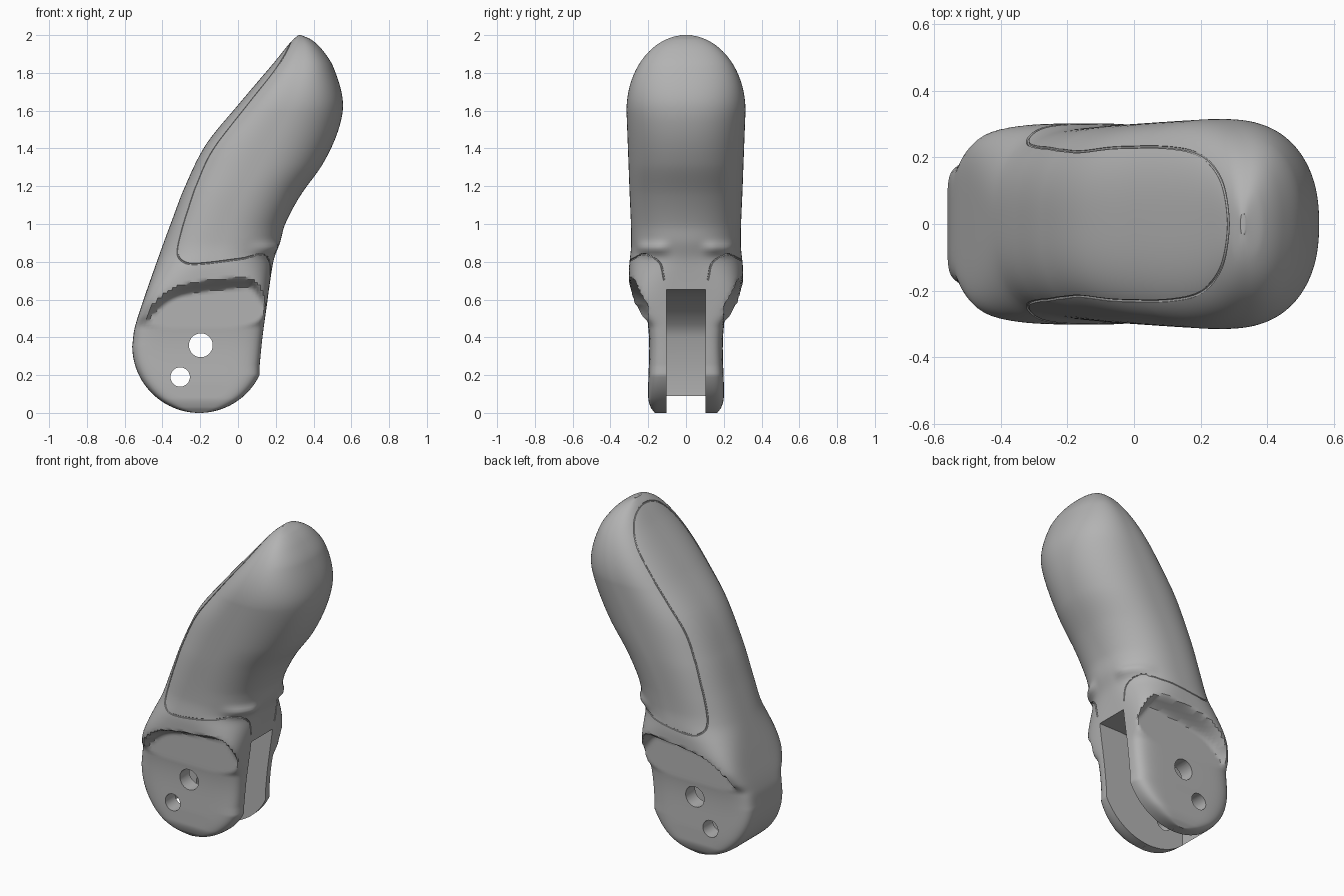
import bpy, bmesh, math
from mathutils import Vector
from mathutils.bvhtree import BVHTree

cube = bpy.data.objects.get("Cube")
if cube:
    bpy.data.objects.remove(cube, do_unlink=True)

grey = bpy.data.materials.new("mid grey")
grey.use_nodes = True
colour = (0.45, 0.45, 0.45, 1)
grey.diffuse_color = colour
grey.node_tree.nodes["Principled BSDF"].inputs["Base Color"].default_value = colour


def curve_at(pts, t):
    """Smooth interpolation through (t, value) pairs."""
    if t <= pts[0][0]:
        return pts[0][1]
    if t >= pts[-1][0]:
        return pts[-1][1]
    slope = lambda a, b: (pts[b][1] - pts[a][1]) / (pts[b][0] - pts[a][0])
    last = len(pts) - 1
    i = next(k for k in range(last) if pts[k + 1][0] >= t)
    m0, m1 = slope(max(i - 1, 0), i + 1), slope(i, min(i + 2, last))
    h = pts[i + 1][0] - pts[i][0]
    u = (t - pts[i][0]) / h
    return ((1 + 2 * u) * (1 - u) ** 2 * pts[i][1] + u * (1 - u) ** 2 * h * m0
            + u * u * (3 - 2 * u) * pts[i + 1][1] + u * u * (u - 1) * h * m1)


def step(a, b, t):
    u = min(max((t - a) / (b - a), 0), 1)
    return u * u * (3 - 2 * u)


# Side outline (height, x), above the round pivot end
PIVOT, RADIUS = Vector((-0.205, 0, 0.355)), 0.355
BACK = [(0.355, -0.56), (0.45, -0.547), (0.6, -0.5), (0.85, -0.412), (1.0, -0.357), (1.2, -0.28),
        (1.42, -0.17), (1.63, 0.0), (1.86, 0.195), (1.97, 0.285), (2.0, 0.32)]
BELLY = [(0.25, 0.115), (0.4, 0.13), (0.6, 0.157), (0.75, 0.178), (0.82, 0.192), (0.9, 0.222),
         (1.0, 0.25), (1.15, 0.33), (1.32, 0.45), (1.5, 0.532), (1.65, 0.555), (1.83, 0.505),
         (1.92, 0.448), (1.975, 0.39), (2.0, 0.335)]
WIDTH = [(0.0, 0.165), (0.03, 0.187), (0.08, 0.2), (0.45, 0.2), (0.52, 0.25), (0.6, 0.29),
         (0.75, 0.302), (0.9, 0.29), (1.2, 0.3), (1.6, 0.315)]
# Lower border of the cuff (x, height)
CUFF = [(-0.5, 0.51), (-0.45, 0.57), (-0.38, 0.63), (-0.3, 0.665), (-0.15, 0.69),
        (0.08, 0.71), (0.2, 0.72)]


def ring(z, count):
    """Cross-section of the finger at one height."""
    arc = math.sqrt(max(RADIUS ** 2 - (z - PIVOT.z) ** 2, 0.0004))
    left = PIVOT.x - arc if z < PIVOT.z else curve_at(BACK, z)
    right = curve_at(BELLY, z)
    if z < PIVOT.z:
        right = min(right, PIVOT.x + arc)
    width = curve_at(WIDTH, z)
    if z > 1.6:
        width = 0.315 * math.sqrt(max(1 - ((z - 1.6) / 0.4) ** 2, 0.01))
    upper = step(0.45, 0.85, z)
    for k in range(count):
        a = 2 * math.pi * k / count
        c, s = math.cos(a), math.sin(a)
        n = 7 - upper * (4.7 if c > 0 else 4.2)
        r = (abs(c) ** n + abs(s) ** n) ** (-1 / n)
        x = (left + right) / 2 + c * r * (right - left) / 2
        y = s * r * width
        # Step inwards from the cuff to the flat hinge cheeks
        border = curve_at(CUFF, x)
        drop = 0.05 + 0.13 * step(0.06, 0.16, x)
        limit = 0.2 + 0.12 * step(border - drop, border + 0.03, z)
        y = math.copysign(min(abs(y), limit), y)
        # Raised ridge over each cheek
        bump = 0.024 * math.exp(-((z - 0.87) / 0.03) ** 2) * step(0.04, 0.15, x) * step(0.06, 0.15, abs(y))
        yield Vector((x + bump * max(c, 0), y + bump * s * 0.6, z))


# Finger body lofted from the cross-sections
ROWS, COLS = 210, 128
bm = bmesh.new()
rows = [[bm.verts.new(p) for p in ring(1 - math.cos(math.pi * i / ROWS), COLS)] for i in range(ROWS + 1)]
for low, high in zip(rows, rows[1:]):
    for k in range(COLS):
        j = (k + 1) % COLS
        bm.faces.new((low[k], low[j], high[j], high[k]))
bm.faces.new(rows[0][::-1])
bm.faces.new(rows[-1])
bmesh.ops.recalc_face_normals(bm, faces=bm.faces)
surface = BVHTree.FromBMesh(bm)


def add_object(name, mesh):
    ob = bpy.data.objects.new(name, mesh)
    bpy.context.collection.objects.link(ob)
    return ob


def add_prism(name, outline, half):
    """Extrude an (x, z) outline along y."""
    b = bmesh.new()
    face = b.faces.new([b.verts.new((x, -half, z)) for x, z in outline])
    new = bmesh.ops.extrude_face_region(b, geom=[face])["geom"]
    bmesh.ops.translate(b, vec=(0, 2 * half, 0), verts=[v for v in new if isinstance(v, bmesh.types.BMVert)])
    bmesh.ops.recalc_face_normals(b, faces=b.faces)
    mesh = bpy.data.meshes.new(name)
    b.to_mesh(mesh)
    b.free()
    return add_object(name, mesh)


def circle(x, z, r):
    return [(x + r * math.cos(math.pi * k / 24), z + r * math.sin(math.pi * k / 24)) for k in range(48)]


mesh = bpy.data.meshes.new("finger_body")
bm.to_mesh(mesh)
bm.free()
body = add_object("finger_body", mesh)
mesh.materials.append(grey)

# Hinge slot and pin holes
slot = [(-0.44, -0.1), (-0.44, 0.4), (-0.4, 0.47), (-0.3, 0.56), (-0.2, 0.615), (-0.08, 0.645),
        (0.02, 0.652), (0.5, 0.652), (0.5, -0.1)]
cutters = [add_prism("slot_cutter", slot, 0.103),
           add_prism("pin_hole_cutter", circle(-0.197, 0.358, 0.063), 0.5),
           add_prism("small_hole_cutter", circle(-0.306, 0.19, 0.051), 0.5)]

# Seam groove between the back shell and the soft front
half_path = [(0.292, 0, 1.96), (0.27, 0.12, 1.925), (0.2, 0.205, 1.83), (0.1, 0.235, 1.71),
             (-0.05, 0.24, 1.53), (-0.19, 0.24, 1.35), (-0.27, 0.24, 1.1), (-0.32, 0.245, 0.88),
             (-0.29, 0.27, 0.8), (-0.2, 0.3, 0.79), (0, 0.3, 0.815), (0.1, 0.27, 0.83),
             (0.16, 0.2, 0.825), (0.18, 0.14, 0.79), (0.175, 0.115, 0.7)]
path = [Vector((x, -y, z)) for x, y, z in half_path[:0:-1]] + [Vector(p) for p in half_path]
axes = [[(i, p[a]) for i, p in enumerate(path)] for a in range(3)]
SUB = 8
samples = [surface.find_nearest(Vector([curve_at(a, i / SUB) for a in axes]))[0]
           for i in range((len(path) - 1) * SUB + 1)]
line = bpy.data.curves.new("seam_path", "CURVE")
line.dimensions = "3D"
line.bevel_depth = 0.005
line.bevel_resolution = 1
line.use_fill_caps = True
spline = line.splines.new("POLY")
spline.points.add(len(samples) - 1)
for point, co in zip(spline.points, samples):
    point.co = (*co, 1)
tube = add_object("seam_path", line)
bpy.context.view_layer.update()
tube_mesh = bpy.data.meshes.new_from_object(tube.evaluated_get(bpy.context.evaluated_depsgraph_get()))
bpy.data.objects.remove(tube)
b = bmesh.new()
b.from_mesh(tube_mesh)
bmesh.ops.remove_doubles(b, verts=b.verts, dist=0.0001)
bmesh.ops.recalc_face_normals(b, faces=b.faces)
b.to_mesh(tube_mesh)
b.free()
cutters.append(add_object("seam_cutter", tube_mesh))

# Cut everything and tidy up
bpy.ops.object.select_all(action="DESELECT")
body.select_set(True)
bpy.context.view_layer.objects.active = body
for cutter in cutters:
    cutter.hide_render = True
    mod = body.modifiers.new(cutter.name, "BOOLEAN")
    mod.operation = "DIFFERENCE"
    mod.solver = "EXACT"
    mod.object = cutter
    bpy.ops.object.modifier_apply(modifier=mod.name)
    bpy.data.objects.remove(cutter)
bpy.ops.object.shade_smooth_by_angle(angle=math.radians(35))
